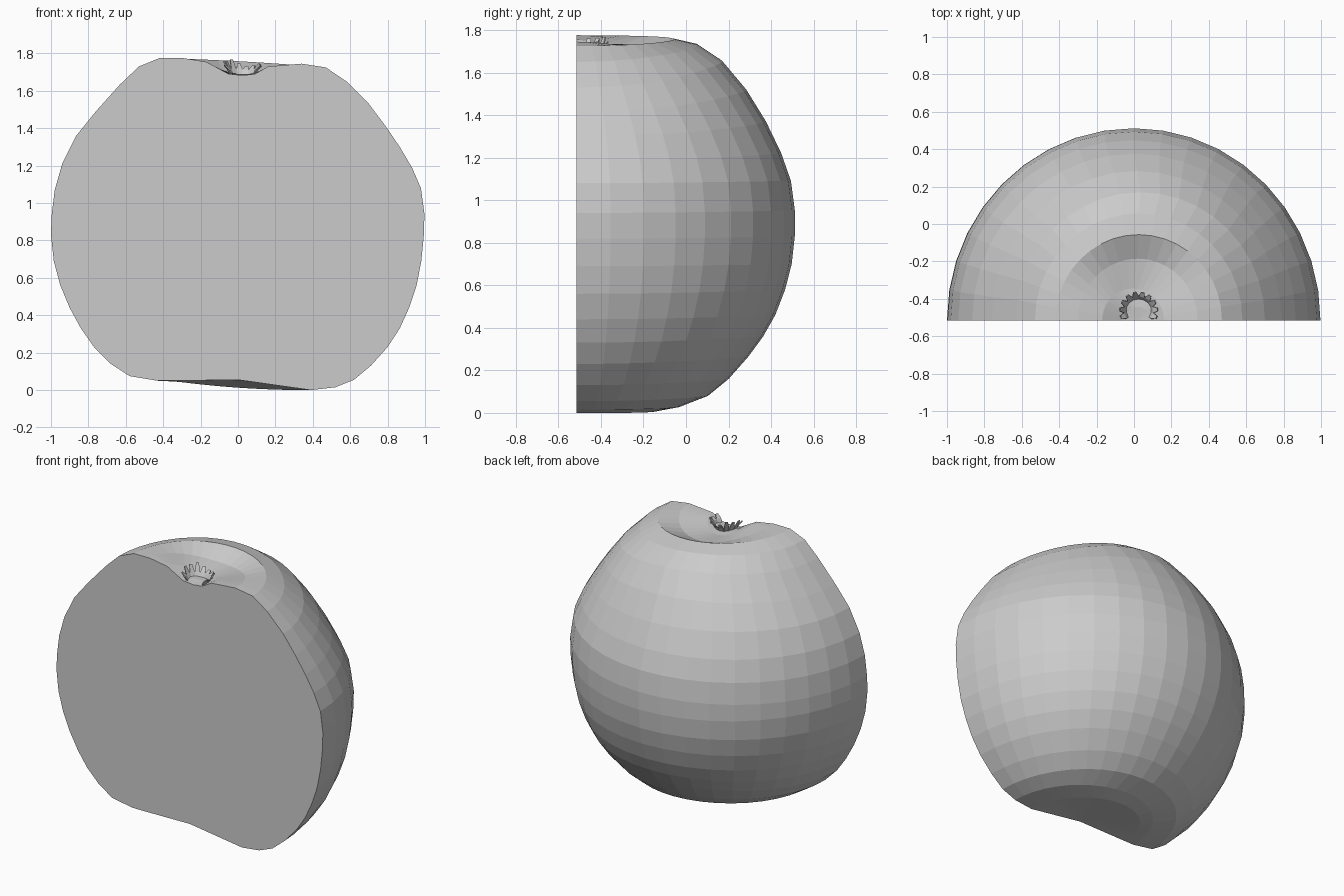
import bpy, bmesh, math, random
from mathutils import Vector

random.seed(4)
cube = bpy.data.objects.get("Cube")
if cube:
    bpy.data.objects.remove(cube, do_unlink=True)

CUT_Y = -0.515
STEPS = 20

grey = bpy.data.materials.new("plain_grey")
grey.use_nodes = True
colour = (0.6, 0.6, 0.6, 1)
grey.diffuse_color = colour
grey.node_tree.nodes["Principled BSDF"].inputs["Base Color"].default_value = colour


def finish(bm, name):
    """Turn a bmesh into a flat-shaded object."""
    bmesh.ops.recalc_face_normals(bm, faces=bm.faces)
    mesh = bpy.data.meshes.new(name)
    bm.to_mesh(mesh)
    bm.free()
    mesh.materials.append(grey)
    obj = bpy.data.objects.new(name, mesh)
    bpy.context.collection.objects.link(obj)
    return obj


# Rings from the top dip to the base: right x, right z, left x, left z, back z
rings = [
    (-.05, 1.69, .09, 1.69, 1.69),
    (-.17, 1.755, .16, 1.73, 1.685),
    (-.3, 1.776, .34, 1.745, 1.7),
    (-.42, 1.775, .47, 1.725, 1.757),
    (-.53, 1.73, .58, 1.65, 1.73),
    (-.63, 1.635, .7, 1.53, 1.655),
    (-.76, 1.49, .79, 1.41, 1.52),
    (-.865, 1.36, .865, 1.3, 1.37),
    (-.94, 1.21, .93, 1.19, 1.22),
    (-.98, 1.07, .978, 1.08, 1.09),
    (-.997, .93, .997, .94, .95),
    (-1, .83, .993, .82, .83),
    (-.985, .69, .98, .69, .7),
    (-.95, .56, .955, .56, .58),
    (-.9, .44, .915, .44, .46),
    (-.84, .33, .865, .33, .36),
    (-.77, .23, .8, .23, .265),
    (-.68, .14, .71, .13, .16),
    (-.58, .075, .62, .055, .08),
    (-.43, .05, .52, .015, .03),
    (-.36, .05, .39, 0, .012),
]


def ring_points(x0, z0, x1, z1, back):
    """Half ring, leaning from one side to the other and lifted at the back."""
    middle, half = (x0 + x1) / 2, (x1 - x0) / 2
    level, lean = (z0 + z1) / 2, (z1 - z0) / 2
    for i in range(STEPS + 1):
        t = math.pi * i / STEPS
        s, c = math.sin(t), math.cos(t)
        yield Vector((middle + half * c, CUT_Y + half * s * 1.03,
                      level + lean * c + (back - level) * s * s))


# Halved fruit: skin, dip, base and flat cut face
bm = bmesh.new()
loops = [[bm.verts.new(p) for p in ring_points(*ring)] for ring in rings]
for upper, lower in zip(loops, loops[1:]):
    for i in range(STEPS):
        bm.faces.new((upper[i], upper[i + 1], lower[i + 1], lower[i]))
top = bm.verts.new((.025, CUT_Y, 1.683))
base = bm.verts.new((0, CUT_Y, .055))
for centre, loop in ((top, loops[0]), (base, loops[-1])):
    for i in range(STEPS):
        bm.faces.new((centre, loop[i], loop[i + 1]))
bm.faces.new([top] + [l[0] for l in loops] + [base] + [l[-1] for l in reversed(loops)])
finish(bm, "halved_fruit")

# Dried flower crown: a flared collar of small ragged sepals
bm = bmesh.new()
centre = Vector((.025, -.465, 0))


def crown_point(angle, radius, z):
    p = centre + Vector((radius * math.cos(angle), radius * math.sin(angle), z))
    p.y = max(p.y, CUT_Y)
    return bm.verts.new(p)


SEPALS = 10
start, end = math.radians(-32), math.radians(212)
step = (end - start) / SEPALS
for k in range(SEPALS):
    a = start + (k + .5) * step
    tip = random.uniform(1.73, 1.77)
    rows = []
    for radius, z, width in ((.06, 1.68, .5), (.078, 1.715, .5), (.1, tip, .2)):
        rows.append([crown_point(a + side * width * step, radius, z) for side in (-1, 1)])
    for low, high in zip(rows, rows[1:]):
        bm.faces.new((low[0], low[1], high[1], high[0]))
crown = finish(bm, "flower_crown")
thick = crown.modifiers.new("thickness", 'SOLIDIFY')
thick.thickness = .006
